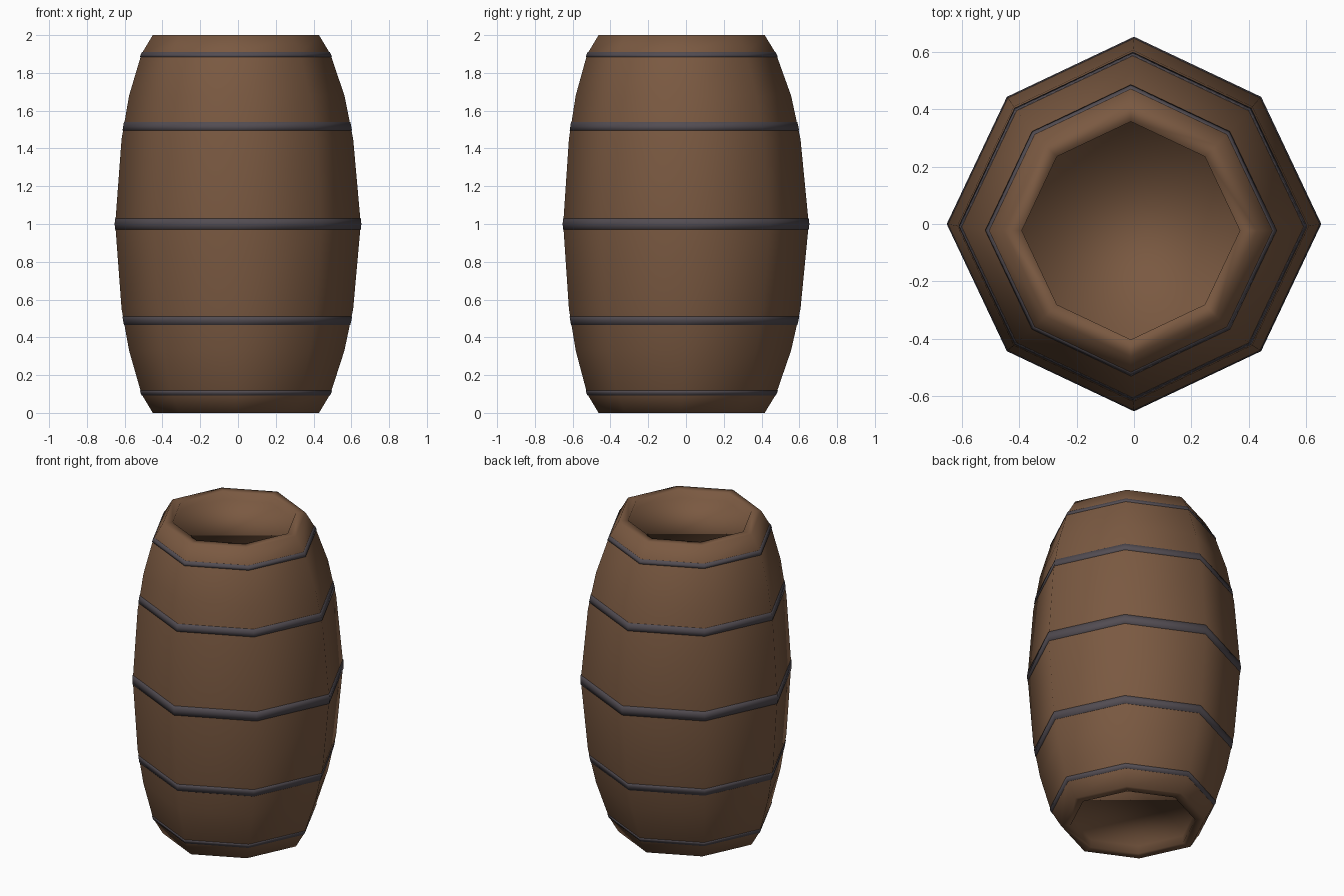
import bpy, bmesh, math

if "Cube" in bpy.data.objects:
    bpy.data.objects.remove(bpy.data.objects["Cube"])


def material(name, color):
    m = bpy.data.materials.new(name)
    m.diffuse_color = (*color, 1)
    m.use_nodes = True
    m.node_tree.nodes["Principled BSDF"].inputs["Base Color"].default_value = m.diffuse_color
    return m


wood = material("brown wood", (0.195, 0.1, 0.053))
iron = material("grey iron", (0.085, 0.073, 0.085))

# Barrel side profile: height, radius, and sideways drift of the ring centre
SIDE = [(0.0, 0.44, 1.0), (0.1, 0.50, 1.0), (0.33, 0.57, 0.6), (0.55, 0.613, 0.3),
        (1.0, 0.65, 0.0),
        (1.45, 0.613, 0.3), (1.68, 0.57, 0.6), (1.9, 0.50, 1.0), (2.0, 0.44, 1.0)]


def side_at(z):
    """Radius and drift of the barrel side at a height."""
    for (z0, r0, d0), (z1, r1, d1) in zip(SIDE, SIDE[1:]):
        if z <= z1:
            t = (z - z0) / (z1 - z0)
            return r0 + (r1 - r0) * t, d0 + (d1 - d0) * t
    return SIDE[-1][1:]


def lathe(name, profile, mat, closed=False):
    """Eight-sided smooth ring stack; ends are capped, or joined when closed."""
    bm = bmesh.new()
    rings = []
    for z, r, d in profile:
        ring = []
        for i in range(8):
            a = i * math.pi / 4
            rr = r * (0.96 if i % 2 else 1.0)
            ring.append(bm.verts.new((rr * math.cos(a) - 0.011 * d,
                                      rr * math.sin(a) - 0.023 * d, z)))
        rings.append(ring)
    pairs = list(zip(rings, rings[1:]))
    if closed:
        pairs.append((rings[-1], rings[0]))
    else:
        bm.faces.new(rings[0])
        bm.faces.new(rings[-1])
    for lo, hi in pairs:
        for i in range(8):
            j = (i + 1) % 8
            bm.faces.new((lo[i], lo[j], hi[j], hi[i]))
    bmesh.ops.recalc_face_normals(bm, faces=bm.faces)
    for f in bm.faces:
        f.smooth = True
    me = bpy.data.meshes.new(name)
    bm.to_mesh(me)
    bm.free()
    me.materials.append(mat)
    ob = bpy.data.objects.new(name, me)
    bpy.context.collection.objects.link(ob)
    return ob


# Body with a shallow recessed head at each end
DEPTH = 0.05
bottom = [(DEPTH, 0.38, 1), (0.0, 0.38, 1)]
top = [(2.0, 0.38, 1), (2.0 - DEPTH, 0.38, 1)]
lathe("barrel_body", bottom + SIDE + top, wood)

# Iron hoops: thin bands that follow the bulge
for n, (zc, h) in enumerate([(0.105, 0.026), (0.488, 0.046), (1.0, 0.06),
                             (1.518, 0.046), (1.897, 0.026)]):
    levels = [zc - h / 2, zc, zc + h / 2]
    outer = [(z, side_at(z)[0] + 0.003, side_at(z)[1]) for z in levels]
    inner = [(z, side_at(z)[0] - 0.01, side_at(z)[1]) for z in reversed(levels)]
    lathe("hoop_%d" % (n + 1), outer + inner, iron, closed=True)
